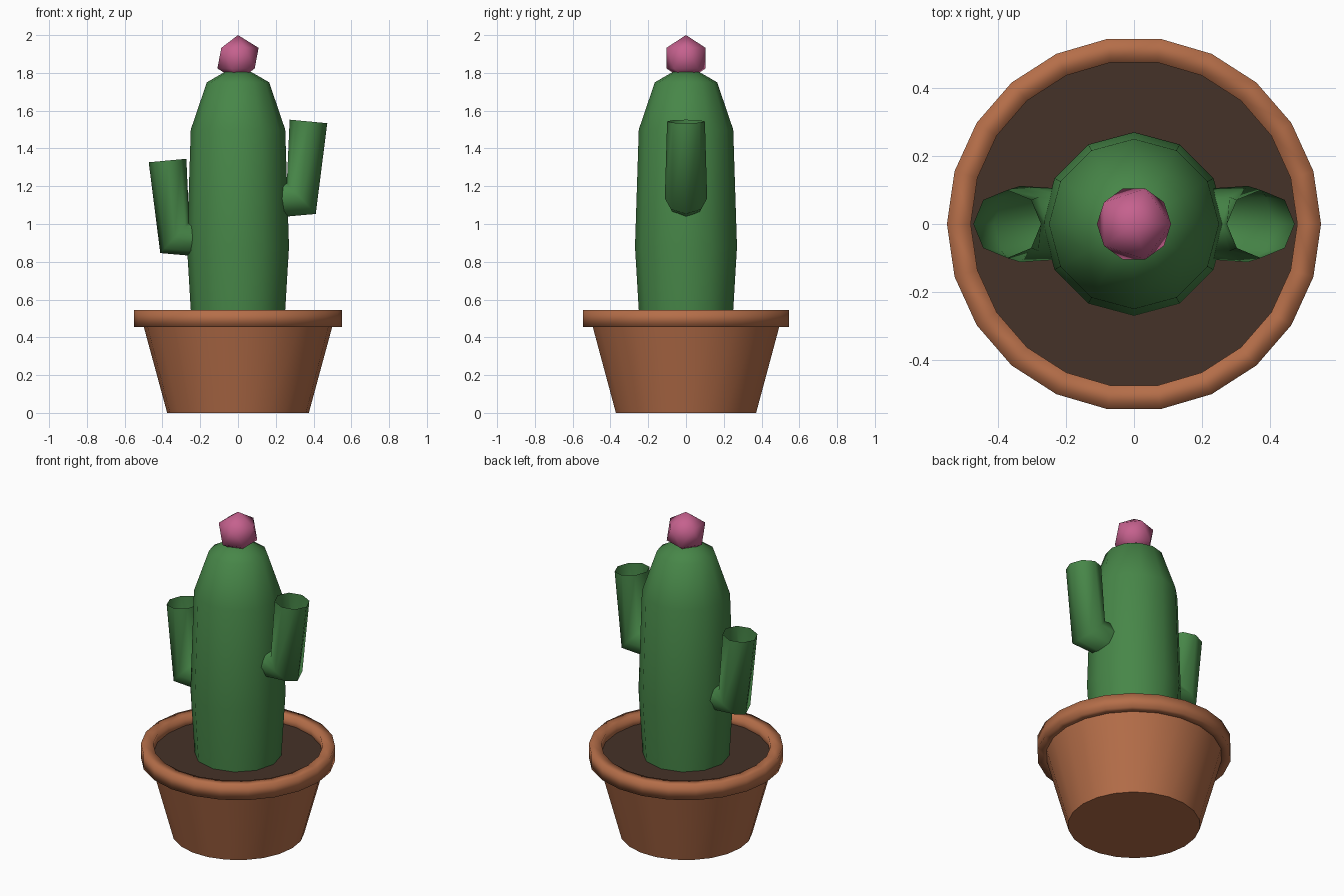
import bpy, bmesh
from math import cos, sin, pi, radians
from mathutils import Vector

if "Cube" in bpy.data.objects:
    bpy.data.objects.remove(bpy.data.objects["Cube"])


def material(name, rgb):
    m = bpy.data.materials.new(name)
    m.diffuse_color = (*rgb, 1)
    m.use_nodes = True
    m.node_tree.nodes["Principled BSDF"].inputs["Base Color"].default_value = m.diffuse_color
    return m


CLAY = material("clay", (0.46, 0.155, 0.066))
SOIL = material("soil", (0.06, 0.032, 0.021))
GREEN = material("green", (0.063, 0.24, 0.065))
PINK = material("pink", (0.56, 0.12, 0.27))


def finish(name, bm, mat, angle=180):
    bmesh.ops.recalc_face_normals(bm, faces=bm.faces)
    me = bpy.data.meshes.new(name)
    bm.to_mesh(me)
    bm.free()
    me.materials.append(mat)
    ob = bpy.data.objects.new(name, me)
    bpy.context.collection.objects.link(ob)
    bpy.ops.object.select_all(action='DESELECT')
    ob.select_set(True)
    bpy.context.view_layer.objects.active = ob
    if angle >= 180:
        bpy.ops.object.shade_smooth()
    else:
        bpy.ops.object.shade_smooth_by_angle(angle=radians(angle))
    return ob


def bridge(bm, rings, closed=False):
    n = len(rings[0])
    pairs = list(zip(rings, rings[1:]))
    if closed:
        pairs.append((rings[-1], rings[0]))
    for a, b in pairs:
        for i in range(n):
            j = (i + 1) % n
            bm.faces.new((a[i], a[j], b[j], b[i]))


def lathe(name, profile, sides, mat, closed=False, bottom=False, top=False, angle=180):
    bm = bmesh.new()
    rings = [[bm.verts.new((r * cos(2 * pi * i / sides), r * sin(2 * pi * i / sides), z))
              for i in range(sides)] for r, z in profile]
    bridge(bm, rings, closed)
    if bottom:
        bm.faces.new(rings[0])
    if top:
        bm.faces.new(rings[-1])
    return finish(name, bm, mat, angle)


def arm(name, side, dz):
    # Open eight-sided tube bent at the elbow; each ring: x, z, radius
    path = [(0.15, 1.13, 0.1), (0.335, 1.135, 0.112), (0.373, 1.543, 0.1)]
    pts = [Vector((side * x, 0, z + dz)) for x, z, r in path]
    dirs = [(b - a).normalized() for a, b in zip(pts, pts[1:])]
    tangents = [dirs[0], (dirs[0] + dirs[1]).normalized(), dirs[1]]
    bm = bmesh.new()
    rings = []
    for p, t, (x, z, r) in zip(pts, tangents, path):
        u = Vector((0, 1, 0))
        v = t.cross(u)
        rings.append([bm.verts.new(p + r * (u * cos(k * pi / 4) + v * sin(k * pi / 4)))
                      for k in range(8)])
    bridge(bm, rings)
    return finish(name, bm, GREEN)


# Pot, rim and soil
lathe("pot", [(0.375, 0), (0.5, 0.46)], 22, CLAY, bottom=True, angle=30)
lathe("pot_rim", [(0.48, 0.455), (0.55, 0.455), (0.55, 0.545), (0.48, 0.545)],
      22, CLAY, closed=True)
lathe("soil", [(0.48, 0.46), (0.48, 0.49)], 22, SOIL, bottom=True, top=True, angle=30)

# Cactus body and arms
lathe("cactus_body", [(0.245, 0.46), (0.27, 0.88), (0.25, 1.5), (0.165, 1.75), (0.07, 1.805)],
      12, GREEN, bottom=True, top=True, angle=60)
arm("right_arm", 1, 0)
arm("left_arm", -1, -0.207)

# Flower bud
bm = bmesh.new()
bmesh.ops.create_icosphere(bm, subdivisions=1, radius=0.122)
bmesh.ops.translate(bm, verts=bm.verts, vec=(0, 0, 1.878))
finish("flower", bm, PINK)
